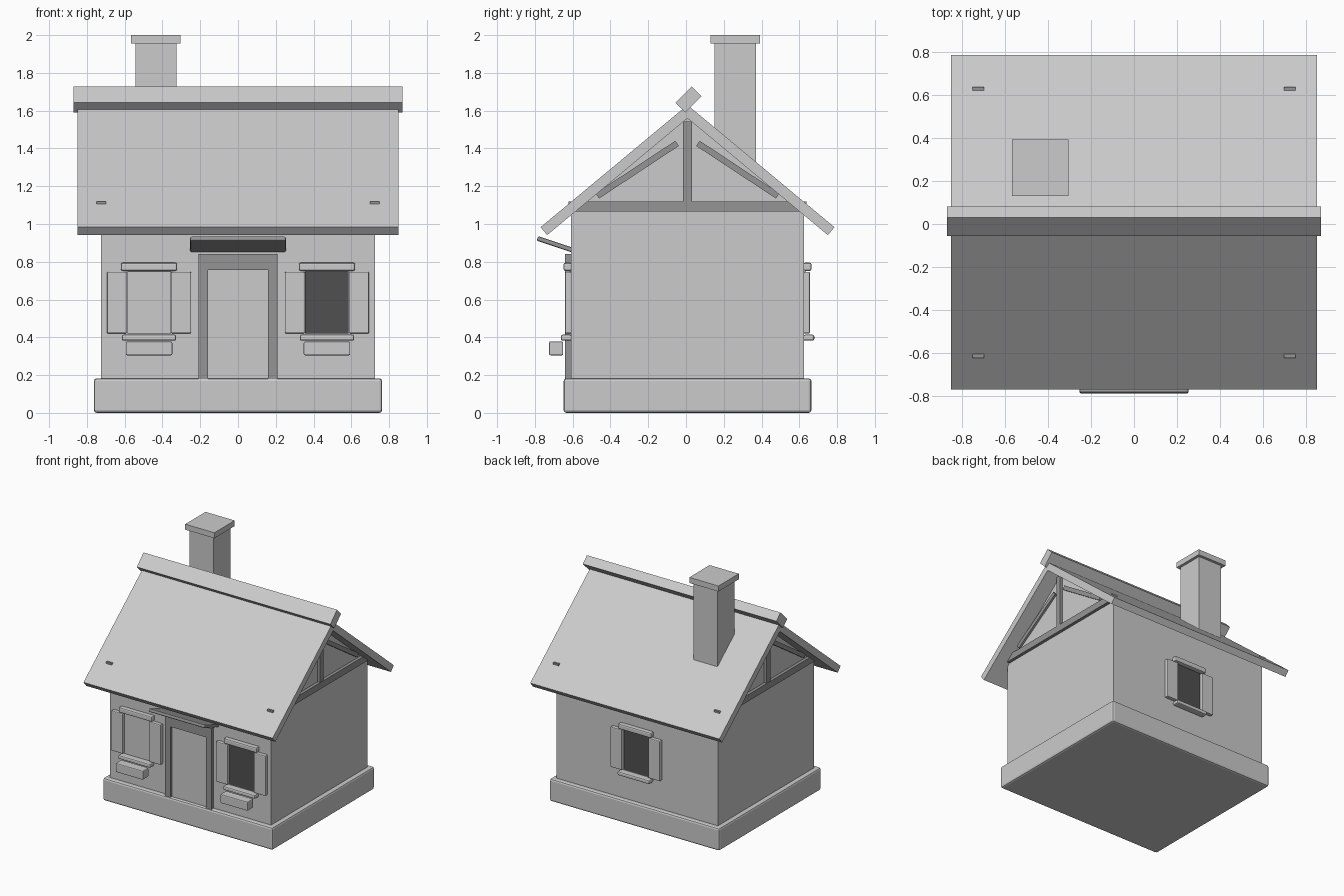
import bpy, bmesh, math
from mathutils import Vector

if "Cube" in bpy.data.objects:
    bpy.data.objects.remove(bpy.data.objects["Cube"])

YC = 0.008  # centre line of the house in y


def material(name, v):
    m = bpy.data.materials.new(name)
    m.diffuse_color = (v, v, v, 1)
    m.use_nodes = True
    m.node_tree.nodes["Principled BSDF"].inputs["Base Color"].default_value = m.diffuse_color
    return m


timber = material("timber", 0.3)
dark_glass = material("dark_glass", 0.08)


def finish(name, bm, mat=None, bevel=0):
    bmesh.ops.recalc_face_normals(bm, faces=bm.faces)
    me = bpy.data.meshes.new(name)
    bm.to_mesh(me)
    bm.free()
    ob = bpy.data.objects.new(name, me)
    bpy.context.collection.objects.link(ob)
    if mat:
        me.materials.append(mat)
    if bevel:
        mod = ob.modifiers.new("bevel", 'BEVEL')
        mod.width = bevel
        mod.segments = 2
    return ob


def box(name, x, y, z, mat=None, bevel=0, tilt=0):
    """Box from (min, max) ranges, optionally tilted about x around its centre."""
    bm = bmesh.new()
    bmesh.ops.create_cube(bm, size=1)
    for v in bm.verts:
        v.co = Vector([v.co[i] * (r[1] - r[0]) for i, r in enumerate((x, y, z))])
    ob = finish(name, bm, mat, bevel)
    ob.location = [(r[0] + r[1]) / 2 for r in (x, y, z)]
    ob.rotation_euler.x = tilt
    return ob


def centred(name, x, cy, cz, length, thick, tilt, mat=None, bevel=0):
    return box(name, x, (cy - length / 2, cy + length / 2),
               (cz - thick / 2, cz + thick / 2), mat, bevel, tilt)


def prism(name, profile, half):
    """Extrude a y-z profile symmetrically along x."""
    bm = bmesh.new()
    f = bm.faces.new([bm.verts.new((-half, y + YC, z)) for y, z in profile])
    ext = bmesh.ops.extrude_face_region(bm, geom=[f])
    verts = [g for g in ext['geom'] if isinstance(g, bmesh.types.BMVert)]
    bmesh.ops.translate(bm, verts=verts, vec=(2 * half, 0, 0))
    return finish(name, bm)


# Plinth, walls with gables, roof
box("plinth", (-0.763, 0.763), (-0.648, 0.664), (0, 0.183), bevel=0.015)
prism("walls", [(-0.618, 0.15), (0.618, 0.15), (0.618, 1.06), (0, 1.575), (-0.618, 1.06)], 0.725)
prism("roof", [(-0.778, 0.983), (0, 1.63), (0.778, 0.983),
               (0.743, 0.941), (0, 1.56), (-0.743, 0.941)], 0.85)
centred("ridge_cap", (-0.87, 0.87), 0.0125, 1.659, 0.121, 0.073, math.radians(45))

# Chimney
box("chimney", (-0.542, -0.326), (0.152, 0.37), (1.28, 1.96))
box("chimney_cap", (-0.566, -0.304), (0.131, 0.392), (1.955, 2.0))

# Gable timbers on both ends
for side, s in (("left", -1), ("right", 1)):
    def xr(a, b):
        return tuple(sorted((s * a, s * b)))
    box("tie_beam_" + side, xr(0.698, 0.75), (-0.622, 0.638), (1.066, 1.12), timber)
    box("king_post_" + side, xr(0.70, 0.747), (YC - 0.023, YC + 0.023), (1.07, 1.543), timber)
    for d in (-1, 1):
        centred("brace_" + side, xr(0.70, 0.742), YC + d * 0.266, 1.288,
                0.505, 0.033, -d * math.radians(33.4), timber)

# Door, frame and canopy
box("door", (-0.162, 0.162), (-0.622, -0.59), (0.18, 0.765))
for s in (-1, 1):
    box("door_jamb", tuple(sorted((s * 0.16, s * 0.209))), (-0.64, -0.59), (0.18, 0.84), timber)
box("door_lintel", (-0.16, 0.16), (-0.64, -0.59), (0.757, 0.84), timber)
centred("door_canopy", (-0.253, 0.253), -0.692, 0.892, 0.2, 0.025,
        -math.radians(18.5), timber, bevel=0.008)


def window(name, cx, wall, out, glass=None, planter=False):
    """Shuttered window on a wall plane; out is the outward y direction."""
    def part(label, x0, x1, y0, y1, z0, z1, mat=None, bevel=0.007):
        ya, yb = sorted((wall + out * y0, wall + out * y1))
        box(name + "_" + label, (cx + x0, cx + x1), (ya, yb), (z0, z1), mat, bevel)
    part("pane", -0.115, 0.115, -0.02, 0.008, 0.42, 0.748, glass, 0)
    for s in (-1, 1):
        a, b = sorted((s * 0.118, s * 0.223))
        part("shutter", a, b, -0.005, 0.03, 0.42, 0.747)
    part("lintel", -0.149, 0.149, -0.005, 0.038, 0.752, 0.795, None, 0.01)
    part("sill", -0.144, 0.144, -0.005, 0.053, 0.382, 0.414, None, 0.01)
    if planter:
        part("planter", -0.123, 0.123, 0.04, 0.115, 0.305, 0.378)


# Windows
window("front_left_window", -0.471, -0.61, -1, planter=True)
window("front_right_window", 0.471, -0.61, -1, dark_glass, planter=True)
window("back_window", 0, 0.626, 1, dark_glass)
